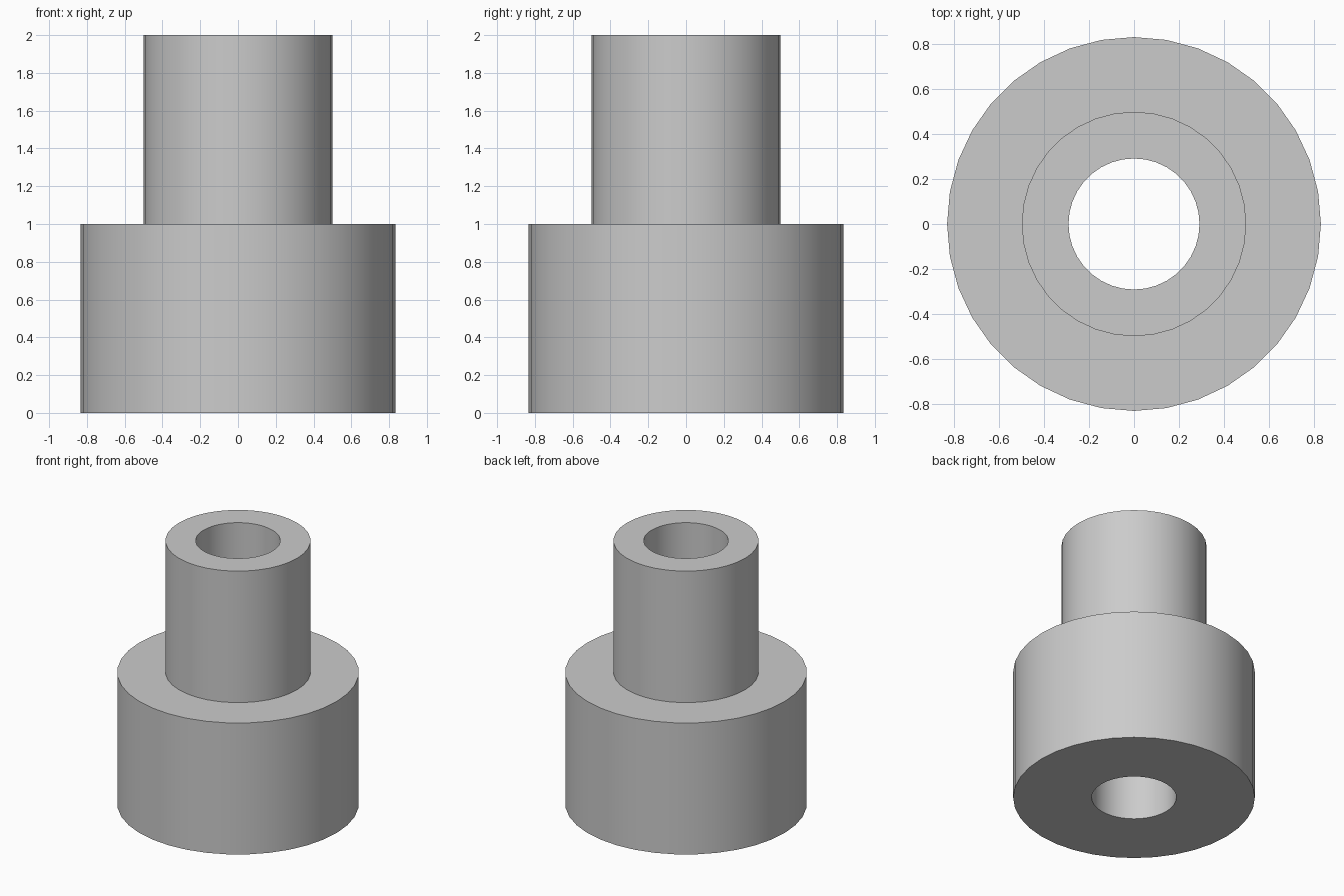
import bpy
import bmesh
from math import cos, sin, tau, radians

default_cube = bpy.data.objects.get("Cube")
if default_cube:
    bpy.data.objects.remove(default_cube, do_unlink=True)

SIDES = 36
BASE_R, NECK_R, BORE_R = 0.833, 0.5, 0.292
STEP_Z, TOP_Z = 1.0, 2.0

# Plain grey material
grey = bpy.data.materials.new("light_grey")
grey.use_nodes = True
colour = (0.6, 0.6, 0.6, 1)
grey.diffuse_color = colour
grey.node_tree.nodes["Principled BSDF"].inputs["Base Color"].default_value = colour


def revolve(name, profile, material):
    """Turn a closed (radius, height) profile around the z axis."""
    bm = bmesh.new()
    rings = [[bm.verts.new((r * cos(tau * i / SIDES), r * sin(tau * i / SIDES), z))
              for i in range(SIDES)] for r, z in profile]
    for lower, upper in zip(rings, rings[1:] + rings[:1]):
        for i in range(SIDES):
            j = (i + 1) % SIDES
            bm.faces.new((lower[i], lower[j], upper[j], upper[i]))
    bmesh.ops.recalc_face_normals(bm, faces=bm.faces)
    mesh = bpy.data.meshes.new(name)
    bm.to_mesh(mesh)
    bm.free()
    mesh.materials.append(material)
    obj = bpy.data.objects.new(name, mesh)
    bpy.context.collection.objects.link(obj)
    bpy.ops.object.select_all(action="DESELECT")
    obj.select_set(True)
    bpy.context.view_layer.objects.active = obj
    bpy.ops.object.shade_smooth_by_angle(angle=radians(30))
    return obj


# Wide base, narrow neck and through bore in one turned part
revolve("stepped_bushing", [
    (BORE_R, 0), (BASE_R, 0), (BASE_R, STEP_Z),
    (NECK_R, STEP_Z), (NECK_R, TOP_Z), (BORE_R, TOP_Z),
], grey)
